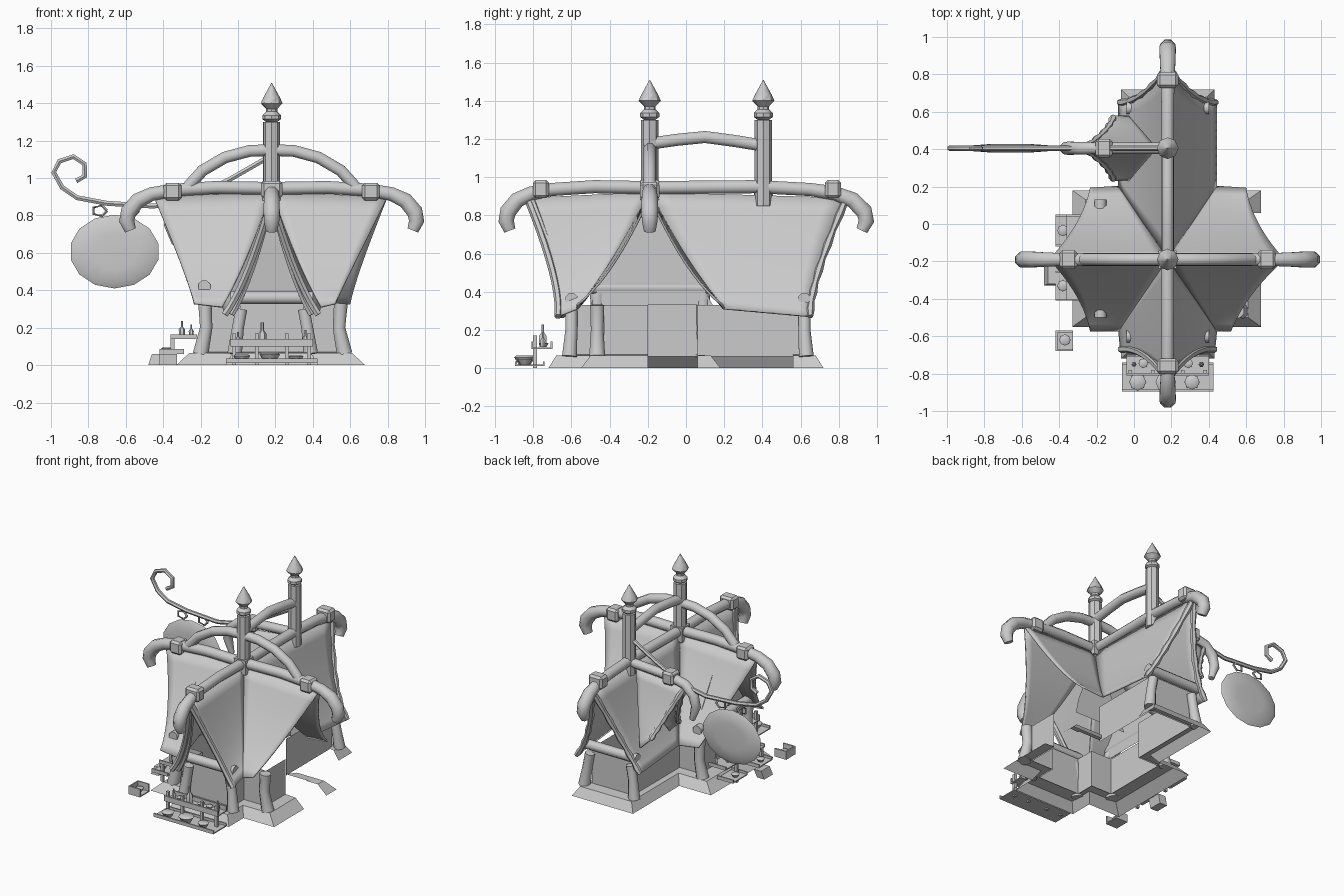
import bpy, bmesh, math
from mathutils import Vector

if "Cube" in bpy.data.objects:
    bpy.data.objects.remove(bpy.data.objects["Cube"])

grey = bpy.data.materials.new("plain grey")
grey.diffuse_color = (0.6, 0.6, 0.6, 1)
grey.use_nodes = True
grey.node_tree.nodes["Principled BSDF"].inputs["Base Color"].default_value = grey.diffuse_color
CX, CY, BY = 0.18, -0.19, 0.405      # main pole x, y and rear pole y


def finish(name, bm, smooth=35):
    bmesh.ops.recalc_face_normals(bm, faces=bm.faces)
    me = bpy.data.meshes.new(name)
    bm.to_mesh(me)
    bm.free()
    ob = bpy.data.objects.new(name, me)
    bpy.context.collection.objects.link(ob)
    me.materials.append(grey)
    if smooth:
        bpy.ops.object.select_all(action='DESELECT')
        ob.select_set(True)
        bpy.context.view_layer.objects.active = ob
        bpy.ops.object.shade_smooth_by_angle(angle=math.radians(smooth))
    return ob


def loft(name, rings, smooth=50, closed=True):
    """Skin a list of equal-sized rings, or open strips when not closed."""
    bm = bmesh.new()
    vs = [[bm.verts.new(p) for p in r] for r in rings]
    n = len(vs[0])
    for a, b in zip(vs, vs[1:]):
        for i in range(n if closed else n - 1):
            bm.faces.new((a[i], a[(i + 1) % n], b[(i + 1) % n], b[i]))
    if closed:
        bm.faces.new(vs[0])
        bm.faces.new(vs[-1])
    return finish(name, bm, smooth)


def tube(name, pts, r, n=8):
    """Round bar along a path; r may be one radius or one per point."""
    pts = [Vector(p) for p in pts]
    rs = r if isinstance(r, (list, tuple)) else [r] * len(pts)
    span = pts[-1] - pts[0]
    ref = Vector((0, 1, 0)) if abs(span.y) < 0.6 * span.length else Vector((1, 0, 0))
    rings = []
    for i, p in enumerate(pts):
        d = (pts[min(i + 1, len(pts) - 1)] - pts[max(i - 1, 0)]).normalized()
        u = d.cross(ref).normalized()
        w = d.cross(u)
        rings.append([p + rs[i] * (u * math.cos(a) + w * math.sin(a))
                      for a in (2 * math.pi * (k + 0.5) / n for k in range(n))])
    return loft(name, rings)


def lathe(name, x, y, prof, n=8):
    return loft(name, [[(x + r * math.cos(2 * math.pi * k / n), y + r * math.sin(2 * math.pi * k / n), z)
                        for k in range(n)] for r, z in prof], 40)


def box(name, x0, x1, y0, y1, z0, z1, bevel=0):
    ob = loft(name, [[(x0, y0, z), (x1, y0, z), (x1, y1, z), (x0, y1, z)] for z in (z0, z1)], 0)
    if bevel:
        ob.modifiers.new("soft_edges", 'BEVEL').width = bevel
    return ob


def run(x0, x1, xa, xb, y0, y1, ya, yb, z, start, door=-.2):
    """Cross outline from the rear right side around to the doorway on the right."""
    return [(xb, start, z), (xb, y1, z), (xa, y1, z), (xa, yb, z), (x0, yb, z), (x0, ya, z), (xa, ya, z),
            (xa, y0, z), (xb, y0, z), (xb, ya, z), (x1, ya, z), (x1, door, z)]


def cloth(name, r0, r1, h0, h1, sag=0.07, pull=0.2, n=10):
    """Hanging slope from ridge r0-r1 to hem h0-h1; returns its outer edge."""
    r0, r1, h0, h1 = map(Vector, (r0, r1, h0, h1))
    bm = bmesh.new()
    grid = []
    for j in range(n + 1):
        t = j / n
        row = []
        for i in range(n + 1):
            u = i / n
            p = r0.lerp(r1, u).lerp(h0.lerp(h1, u), t)
            p.z -= sag * 4 * t * (1 - t) * (0.6 + 0.4 * u)
            p += (r0 - r1).normalized() * pull * u * t * (1 - t)
            row.append(bm.verts.new(p))
        grid.append(row)
    edge = [g[-1].co.copy() for g in grid]
    for a, b in zip(grid, grid[1:]):
        for i in range(n):
            bm.faces.new((a[i], a[i + 1], b[i + 1], b[i]))
    ob = finish(name, bm, 50)
    m = ob.modifiers.new("thickness", 'SOLIDIFY')
    m.thickness, m.offset = 0.012, 0
    return edge


# Plinth: flared cross-shaped skirt, open underneath and at the doorway
OUT, TOP = (-.33, .68, -.07, .43, -.72, .72, -.55, .18), (-.26, .61, -.03, .39, -.68, .68, -.50, .13)
WALL = (-.16, .53, .01, .35, -.57, .60, -.43, .06)
loft("plinth", [run(*OUT, 0, .56), run(*TOP, .065, .56), run(*WALL, .07, .56)], 0, False)
loft("plinth_corner", [[(.68, .06, 0), (.68, .18, 0), (.43, .18, 0)], [(.61, .06, .065), (.61, .13, .065),
     (.39, .13, .065)], [(.53, .05, .07), (.53, .06, .07), (.35, .06, .07)]], 0, False)

# Low walls and slanting corner posts
loft("walls", [run(*WALL, .06, .06), run(*WALL, .33, .06)], 0, False)
for sx, x in ((-1, -.17), (1, .54)):
    for y in (-.465, .09):
        if sx < 0 or y < 0:
            tube("side_post", [(x + sx * .03, y, .06), (x, y, .2), (x + sx * .01, y, .39 if sx < 0 else .33)],
                 [.045, .036, .04])
tube("side_crossbar", [(-.18, -.5, .42), (-.18, .13, .42)], .035)
for sy, y in ((-1, -.60), (1, .62)):
    for x in (0, .37):
        tube("end_post", [(x + (x - .18) * .1, y + sy * .01, .06), (x, y, .2), (x - (x - .18) * .1, y, .30)],
             [.042, .034, .034])
    tube("end_crossbar", [(-.04, y, .36), (.40, y, .36)], .035)

# Inner curtains hanging below the ridge
loft("inner_curtain", [[(CX - w, CY + .01 + s, z), (CX + w, CY + .01 + s, z)]
                       for w, s, z in ((.02, 0, .88), (.10, .01, .66), (.18, .03, .48), (.21, .04, .36))], 60, False)
loft("left_curtain", [[(-.15, y0, z), (-.15, y1, z)]
                      for y0, y1, z in ((CY - .02, CY + .02, .86), (-.40, .02, .55), (-.50, .14, .33))], 0, False)

# Ridge beams with drooping horn ends
DROOP = ((.0, .945), (.30, .95), (.53, .935), (.64, .915), (.715, .88), (.765, .82), (.775, .77), (.755, .72))
RAD = [.037, .037, .037, .04, .045, .047, .044, .033]
for s in (-1, 1):
    tube("cross_ridge_beam", [(CX + s * d, CY, z) for d, z in DROOP], RAD)
    x = CX + s * .53
    box("cross_beam_collar", x - .047, x + .047, CY - .05, CY + .05, .88, .975, .015)
    k = 1.2 if s > 0 else 0.97
    off = (.945 - .775 * 1.2) if s > 0 else CY
    pts = [(CX, off + s * d * k, z) for d, z in DROOP]
    if s > 0:
        pts[0] = (CX, CY, .945)
    tube("long_ridge_beam", pts, RAD)
    y = .77 if s > 0 else -.76
    box("long_beam_collar", CX - .057, CX + .057, y - .042, y + .042, .89, .985, .015)

# Poles with rings and spear finials
for y in (CY, BY):
    lathe("pole", CX, y, [(.045, .85), (.045, 1.3)])
    lathe("finial", CX, y, [(.03, 1.3), (.05, 1.315), (.05, 1.335), (.03, 1.355), (.03, 1.37),
                            (.058, 1.40), (.045, 1.43), (.02, 1.475), (.002, 1.508)])
box("pole_collar", CX - .048, CX + .048, CY - .048, CY + .048, .88, .985)

# Arched braces
tube("cross_arch", [(CX + d, CY, z) for d, z in ((-.45, .95), (-.37, 1.04), (-.25, 1.11), (-.12, 1.145),
                    (0, 1.15), (.12, 1.145), (.25, 1.11), (.37, 1.04), (.45, .95))], .034)
tube("long_arch", [(CX, CY, 1.175), (CX, -.05, 1.195), (CX, .1, 1.21), (CX, .25, 1.19), (CX, BY, 1.165)], .034)

# Canopy: slopes meeting in valleys at the inner corners
apex = (CX, CY, .92)
for sx, hx, ox, rx in ((-1, -.08, -.235, -.45), (1, .44, .60, .80)):
    for hy, oy in ((-.57, -.57), (.2, .19)):
        hem_x = .52 if sx > 0 and hy < 0 else ox     # cut back beside the doorway
        cloth("side_canopy", apex, (rx, CY, .90), (hx, hy, .31), (hem_x, oy, .33), pull=.14)
    front = cloth("front_canopy", apex, (CX, -.83, .89), (hx, -.57, .31), (hx - sx * .01, -.67, .27))
    back = cloth("back_canopy", apex, (CX, .84, .89), (hx, .2, .31), (hx, .65, .27))
    # Rolled cloth edges around the openings
    tube("front_rolled_edge", front, .02, 6)
    tube("front_inner_roll", [p + Vector((-sx * .035 * i / 10, .02, .0)) for i, p in enumerate(front)], .018, 6)
    tube("back_rolled_edge", back, [.016 + .007 * (i % 2) for i in range(11)], 6)

# Small hood on the left with its own beam
tube("hood_beam", [(CX, BY, .94), (-.16, BY, .92), (-.28, BY, .89), (-.345, BY, .83), (-.365, BY, .75),
                   (-.335, BY, .65)], [.033, .033, .036, .038, .034, .02])
box("hood_collar", -.205, -.115, BY - .05, BY + .05, .87, .965, .015)
for s in (-1, 1):
    e = cloth("hood_cloth", (.12, BY, .90), (-.27, BY, .86), (-.03, BY + s * .17, .42), (-.11, BY + s * .17, .5), .05, .12)
    tube("hood_rolled_edge", e, [.014 + .008 * (i % 2) for i in range(11)], 6)

# Curled sign bracket, hooks and round sign plate
tube("sign_bracket", [(x, BY, z) for x, z in ((.16, 1.11), (-.05, .99), (-.25, .89), (-.45, .85), (-.7, .865),
     (-.86, .895), (-.94, .95), (-.985, 1.03), (-.955, 1.09), (-.88, 1.115), (-.82, 1.075), (-.82, 1.01),
     (-.865, .985))], .015, 6)
for x in (-.74, -.57):
    tube("sign_hook", [(x + .04 * math.cos(a), BY, .825 + .03 * math.sin(a))
                       for a in (math.pi * k / 5 * 2 for k in range(6))], .008, 5)
loft("sign_plate", [[(-.66 + .24 * f * math.cos(2 * math.pi * (k + .5) / 14), BY + d,
                      .607 + .197 * f * math.sin(2 * math.pi * (k + .5) / 14)) for k in range(14)]
                    for f, d in ((.5, -.022), (.85, -.016), (1, 0), (.85, .016), (.5, .022))], 60)


# Market goods: trays, shelves, bowls, bottles and crates
def tray(name, x0, x1, y0, y1, z, h=.025):
    box(name, x0, x1, y0, y1, z, z + .008)
    for a, b in ((y0, y0 + .01), (y1 - .01, y1)):
        box(name + "_rim", x0, x1, a, b, z, z + h)


def bottle(x, y, z, s=1.0):
    lathe("bottle", x, y, [(.015 * s, z), (.017 * s, z + .04 * s), (.006 * s, z + .055 * s), (.006 * s, z + .085 * s)], 6)


def bowl(x, y, z, r):
    lathe("bowl", x, y, [(r * .55, z), (r, z + r * .7), (r * .8, z + r * .85)], 8)


tray("front_low_tray", -.065, .425, -.895, -.74, .01)
tray("front_shelf", -.04, .40, -.81, -.70, .10, .04)
for x in (-.02, .10, .26, .38):
    box("shelf_leg", x - .01, x + .01, -.80, -.78, 0, .17)
for x, r in ((.02, .045), (.17, .055), (.31, .04)):
    bowl(x, -.845, .018, r)
for x, s in ((.0, .8), (.13, 1.4), (.36, .9)):
    bottle(x, -.75, .11, s)
for x in (.05, .22, .29):
    bowl(x, -.745, .11, .025)

tray("left_crate", -.42, -.325, -.68, -.57, .0, .06)
box("left_crate_side", -.42, -.41, -.68, -.57, 0, .06)
bowl(-.37, -.62, .015, .03)
for y0, y1 in ((-.41, -.25), (-.12, .05)):
    tray("left_low_shelf", -.42, -.29, y0, y1, .06)
    tray("left_high_shelf", -.36, -.22, y0, y1, .14)
    box("left_shelf_support", -.36, -.34, y0 + .02, y0 + .04, 0, .14)
    bowl(-.38, (y0 + y1) / 2, .07, .03)
    bottle(-.30, y0 + .06, .15, 1.0)
    bottle(-.25, y1 - .04, .15, .8)
loft("leaning_board", [[(x - .03, y, z), (x + .03, y, z), (x + .03, y + .1, z), (x - .03, y + .1, z)]
                       for x, y, z in ((-.45, -.33, 0), (-.43, -.32, .06))], 0)
